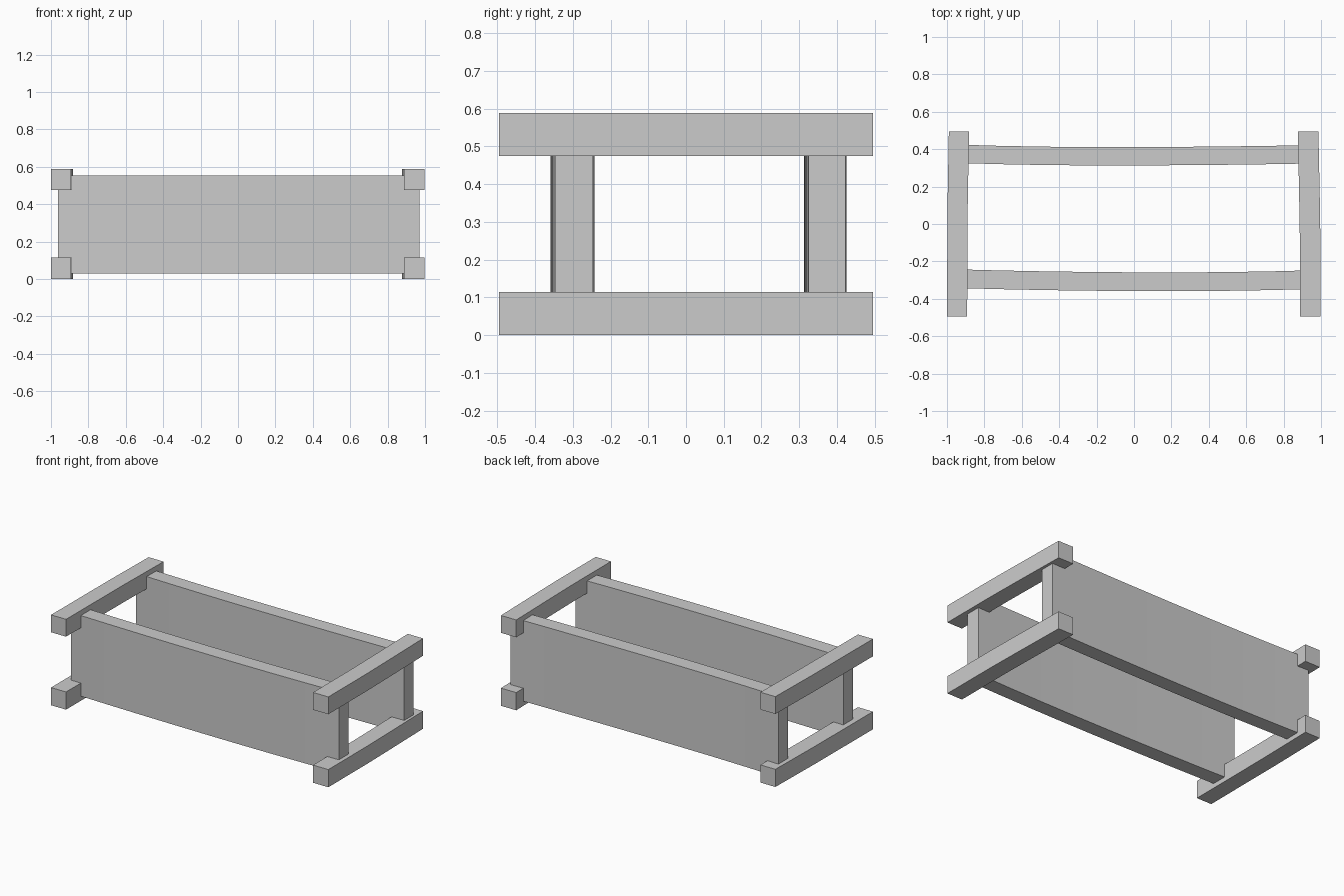
import bpy
import bmesh

cube = bpy.data.objects.get("Cube")
if cube:
    bpy.data.objects.remove(cube, do_unlink=True)

grey = bpy.data.materials.new("plain_grey")
grey.use_nodes = True
colour = (0.6, 0.6, 0.6, 1)
grey.diffuse_color = colour
grey.node_tree.nodes["Principled BSDF"].inputs["Base Color"].default_value = colour


def beam(name, path, axis, thick, z0, z1):
    """Rectangular beam swept along x or y; path holds (distance, sideways offset)."""
    bm = bmesh.new()
    rings = []
    for along, side in path:
        ring = []
        for s, z in ((-1, z0), (1, z0), (1, z1), (-1, z1)):
            off = side + s * thick / 2
            ring.append(bm.verts.new((along, off, z) if axis == "x" else (off, along, z)))
        rings.append(ring)
    for a, b in zip(rings, rings[1:]):
        for i in range(4):
            j = (i + 1) % 4
            bm.faces.new((a[i], a[j], b[j], b[i]))
    bm.faces.new(rings[0])
    bm.faces.new(rings[-1])
    bmesh.ops.recalc_face_normals(bm, faces=bm.faces)
    mesh = bpy.data.meshes.new(name)
    bm.to_mesh(mesh)
    bm.free()
    mesh.materials.append(grey)
    obj = bpy.data.objects.new(name, mesh)
    bpy.context.collection.objects.link(obj)
    return obj


def bowed(start, end, peak, ends, middle, steps=8):
    """Shallow curve from one end offset to the other through a peak."""
    path = []
    for i in range(steps + 1):
        t = start + (end - start) * i / steps
        far, tip = (start, ends[0]) if t < peak else (end, ends[1])
        path.append((t, middle + (tip - middle) * ((t - peak) / (far - peak)) ** 2))
    return path


# Long side boards, both bowed slightly towards the front
beam("front_board", bowed(-0.963, 0.97, 0.2, (-0.292, -0.297), -0.309), "x", 0.1, 0.03, 0.555)
beam("back_board", bowed(-0.963, 0.97, -0.15, (0.376, 0.373), 0.362), "x", 0.098, 0.03, 0.555)

# Upper and lower cross rails at each end
left_path = [(-0.495, 0.942), (-0.1, 0.942), (0.15, 0.938), (0.495, 0.931)]
right_path = [(-0.495, -0.946), (0.1, -0.943), (0.495, -0.936)]
for level, z0, z1 in (("lower", 0, 0.115), ("upper", 0.475, 0.588)):
    beam(level + "_rail_left", left_path, "y", 0.11, z0, z1)
    beam(level + "_rail_right", right_path, "y", 0.108, z0, z1)
